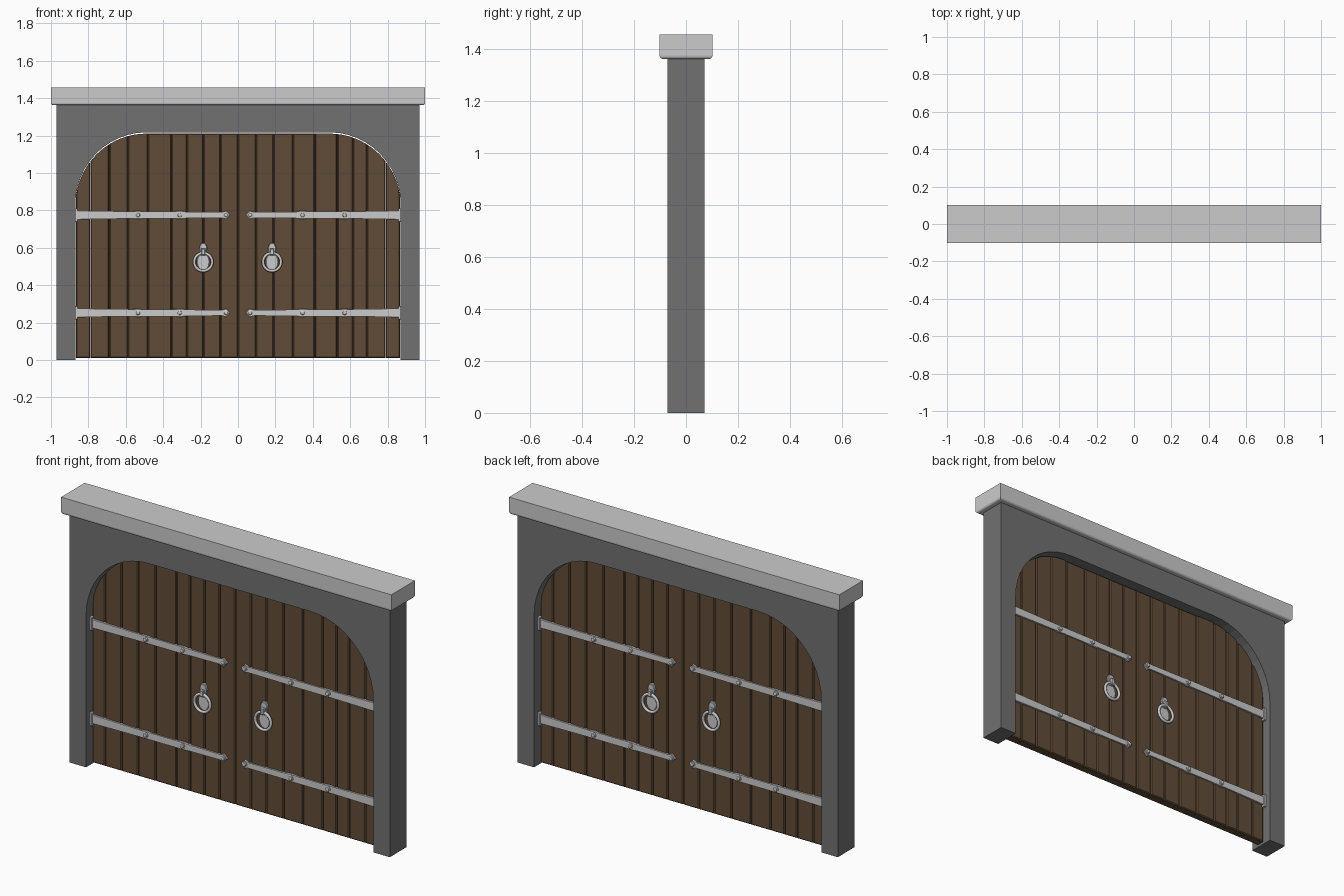
import bpy, bmesh
from math import pi, sin, cos, sqrt, radians

if "Cube" in bpy.data.objects:
    bpy.data.objects.remove(bpy.data.objects["Cube"])


def material(name, rgb):
    m = bpy.data.materials.new(name)
    m.diffuse_color = (*rgb, 1)
    m.use_nodes = True
    m.node_tree.nodes["Principled BSDF"].inputs["Base Color"].default_value = m.diffuse_color
    return m


wood = material("dark_wood", (0.12, 0.073, 0.04))
stone = material("dark_stone", (0.165, 0.165, 0.165))


def finish(name, bm, mat=None, both=True):
    """Make an object; 'both' adds a copy turned half round for the back side."""
    bmesh.ops.recalc_face_normals(bm, faces=bm.faces)
    me = bpy.data.meshes.new(name)
    bm.to_mesh(me)
    bm.free()
    if mat:
        me.materials.append(mat)
    ob = bpy.data.objects.new(name, me)
    bpy.context.collection.objects.link(ob)
    if both:
        back = bpy.data.objects.new(name + "_back", me)
        back.rotation_euler.z = pi
        bpy.context.collection.objects.link(back)
    return ob


def prism(bm, pts, y0, y1, bevel=0):
    """Extrude an x-z outline from y0 (front) to y1, chamfering the front rim."""
    front = [bm.verts.new((x, y0, z)) for x, z in pts]
    back = [bm.verts.new((x, y1, z)) for x, z in pts]
    n = len(pts)
    f = bm.faces.new(front)
    bm.faces.new(back[::-1])
    for i in range(n):
        j = (i + 1) % n
        bm.faces.new((front[j], front[i], back[i], back[j]))
    if bevel:
        bmesh.ops.bevel(bm, geom=list(f.edges), offset=bevel, segments=1,
                        affect='EDGES', clamp_overlap=True)


def ellipse(cx, cz, rx, rz, n=16):
    return [(cx + rx * cos(2 * pi * i / n), cz + rz * sin(2 * pi * i / n)) for i in range(n)]


def lathe(bm, cx, cz, profile, n=12):
    """Turned shape around a y axis; profile is (radius, y)."""
    rings = [[bm.verts.new((x, y, z)) for x, z in ellipse(cx, cz, r, r, n)] for r, y in profile]
    for a, b in zip(rings, rings[1:]):
        for i in range(n):
            j = (i + 1) % n
            bm.faces.new((a[i], a[j], b[j], b[i]))
    bm.faces.new(rings[-1])


# Arched frame
HALF, SPRING, TOP, FLAT = 0.87, 0.83, 1.217, 0.49
arch = [(FLAT + (HALF - FLAT) * cos(a), SPRING + (TOP - SPRING) * sin(a))
        for a in [i * pi / 24 for i in range(13)]]
outline = [(0.97, 0), (0.97, 1.365), (-0.97, 1.365), (-0.97, 0), (-HALF, 0)]
outline += [(-x, z) for x, z in arch] + arch[::-1] + [(HALF, 0)]
bm = bmesh.new()
prism(bm, outline, -0.072, 0.072)
finish("arched_frame", bm, stone, both=False)

# Capstone with rounded lower edges
bm = bmesh.new()
bmesh.ops.create_cube(bm, size=1)
for v in bm.verts:
    v.co = (v.co.x * 2, v.co.y * 0.204, 1.409 + v.co.z * 0.094)
low = [e for e in bm.edges if all(v.co.z < 1.4 for v in e.verts)]
bmesh.ops.bevel(bm, geom=low, offset=0.013, segments=3, profile=0.5, affect='EDGES')
finish("capstone", bm, both=False)


# Door planks, cut to the arch
def door_top(x):
    t = max(0, abs(x) - FLAT) / (HALF - FLAT)
    return SPRING - 0.007 + (TOP - SPRING) * sqrt(max(0, 1 - t * t))


FACE = -0.025
cuts = [-0.866, -0.789, -0.688, -0.588, -0.481, -0.356, -0.273, -0.185, -0.094, 0.0,
        0.096, 0.19, 0.294, 0.41, 0.53, 0.615, 0.69, 0.789, 0.866]
bm = bmesh.new()
for a, b in zip(cuts, cuts[1:]):
    a, b = a + 0.001, b - 0.001
    steps = 8 if max(abs(a), abs(b)) > FLAT else 1
    top = [(b + (a - b) * i / steps) for i in range(steps + 1)]
    prism(bm, [(a, 0.01), (b, 0.01)] + [(x, door_top(x)) for x in top], FACE, 0, 0.005)
finish("door_planks", bm, wood)

# Strap hinges with pointed tips, rivets and a hinge plate at the jamb
sides = {"left": (-1, -0.866, (-0.535, -0.312, -0.064)),
         "right": (1, 0.866, (0.57, 0.345, 0.064))}
for side, (s, hinge, rivets) in sides.items():
    for level, z in (("upper", 0.775), ("lower", 0.252)):
        r1, r2, tip = rivets
        half = [(hinge, 0.025), (s * 0.74, 0.021)]
        for r in (r1, r2):
            half += [(r + s * 0.035, 0.017), (r + s * 0.013, 0.021),
                     (r - s * 0.013, 0.021), (r - s * 0.035, 0.017)]
        half += [(tip + s * 0.022, 0.013), (tip, 0.023)]
        pts = [(x, z + h) for x, h in half] + [(tip - s * 0.022, z)]
        pts += [(x, z - h) for x, h in half[::-1]]
        bm = bmesh.new()
        prism(bm, pts, FACE - 0.01, FACE + 0.004, 0.002)
        finish(f"{side}_{level}_strap", bm)

        bm = bmesh.new()
        for r in rivets:
            lathe(bm, r, z, [(0.015, FACE), (0.015, FACE - 0.013), (0.011, FACE - 0.015),
                             (0.010, FACE - 0.019), (0.005, FACE - 0.021)], 10)
        finish(f"{side}_{level}_rivets", bm)

        bm = bmesh.new()
        x0, x1 = s * 0.870, s * 0.857
        prism(bm, [(x0, z - 0.036), (x1, z - 0.036), (x1, z + 0.036), (x0, z + 0.036)],
              FACE - 0.018, FACE + 0.004, 0.002)
        finish(f"{side}_{level}_hinge_plate", bm)

# Ring handles: oval plate, hanging bracket and ring
for side, x in (("left", -0.186), ("right", 0.182)):
    z = 0.524
    bm = bmesh.new()
    prism(bm, ellipse(x, z, 0.034, 0.047), FACE - 0.008, FACE + 0.004, 0.003)
    finish(f"{side}_handle_plate", bm)

    bm = bmesh.new()
    shape = [(-0.013, 0.035), (0.013, 0.035), (0.015, 0.062), (0.022, 0.07), (0.019, 0.086),
             (0.010, 0.101), (-0.010, 0.101), (-0.019, 0.086), (-0.022, 0.07), (-0.015, 0.062)]
    prism(bm, [(x + u, z + v) for u, v in shape], FACE - 0.013, FACE + 0.004, 0.003)
    prism(bm, [(x - 0.011, z + 0.036), (x + 0.011, z + 0.036),
               (x + 0.011, z + 0.072), (x - 0.011, z + 0.072)], FACE - 0.028, FACE, 0.004)
    finish(f"{side}_handle_bracket", bm)

    bm = bmesh.new()
    n, m, R, r = 28, 8, 0.048, 0.008
    grid = [[bm.verts.new((x + (R + r * cos(2 * pi * j / m)) * cos(2 * pi * i / n),
                           FACE - 0.018 + r * sin(2 * pi * j / m),
                           z + (R + r * cos(2 * pi * j / m)) * sin(2 * pi * i / n)))
             for j in range(m)] for i in range(n)]
    for i in range(n):
        for j in range(m):
            a, b, k = grid[i], grid[(i + 1) % n], (j + 1) % m
            bm.faces.new((a[j], b[j], b[k], a[k])).smooth = True
    finish(f"{side}_handle_ring", bm)
